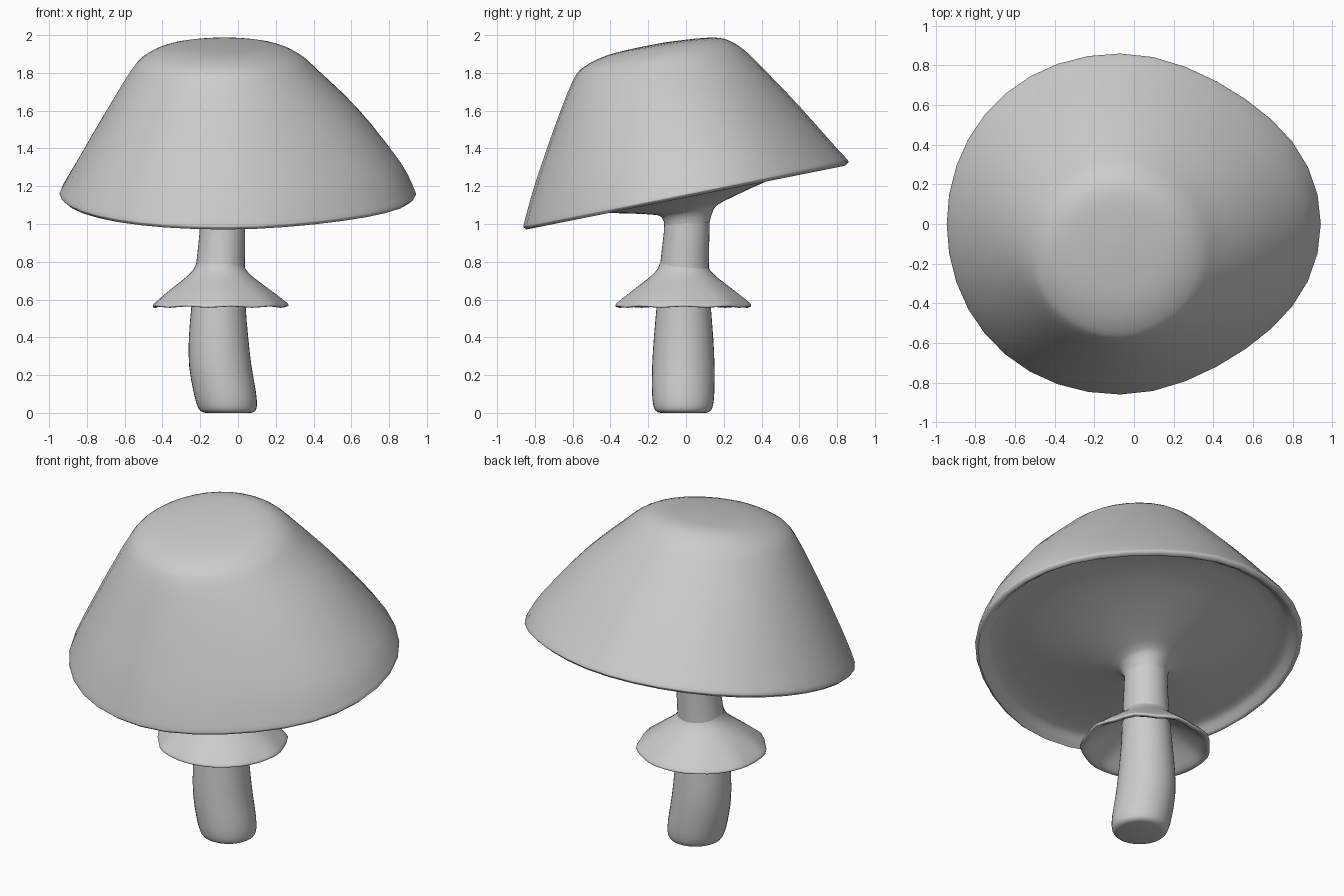
import bpy, bmesh, math

if "Cube" in bpy.data.objects:
    bpy.data.objects.remove(bpy.data.objects["Cube"])

SEG = 36


def catmull(rows, steps):
    """Smoothly interpolate between rows of numbers."""
    out = []
    for i in range(len(rows) - 1):
        a, b, c, d = (rows[max(0, min(len(rows) - 1, i + k))] for k in (-1, 0, 1, 2))
        for s in range(steps):
            t = s / steps
            out.append([0.5 * (2 * q + (r - p) * t + (2 * p - 5 * q + 4 * r - u) * t * t
                               + (3 * q - p - 3 * r + u) * t ** 3)
                        for p, q, r, u in zip(a, b, c, d)])
    return out + [list(rows[-1])]


def loft(name, rings, ring_points, cap_start=False, cap_end=False, angle=80):
    """Skin a stack of closed rings into a smooth object."""
    bm = bmesh.new()
    loops = [[bm.verts.new(p) for p in ring_points(r)] for r in rings]
    for a, b in zip(loops, loops[1:]):
        n = len(a)
        for j in range(n):
            bm.faces.new((a[j], a[(j + 1) % n], b[(j + 1) % n], b[j]))
    if cap_start:
        bm.faces.new(loops[0])
    if cap_end:
        bm.faces.new(loops[-1])
    bmesh.ops.recalc_face_normals(bm, faces=bm.faces[:])
    me = bpy.data.meshes.new(name)
    bm.to_mesh(me)
    bm.free()
    ob = bpy.data.objects.new(name, me)
    bpy.context.collection.objects.link(ob)
    bpy.ops.object.select_all(action='DESELECT')
    bpy.context.view_layer.objects.active = ob
    ob.select_set(True)
    bpy.ops.object.shade_smooth_by_angle(angle=math.radians(angle))
    return ob


def cap_ring(r):
    """Tilted egg-shaped ring: left, right, front, back, height at y=0, slope."""
    xl, xr, yf, yb, z0, slope = r
    mid, half = (xl + xr) / 2, (xr - xl) / 2
    pts = []
    for k in range(SEG):
        t = 2 * math.pi * k / SEG
        c, s = math.cos(t), math.sin(t)
        f = 1 - 0.05 * half * math.sin(2 * t) ** 2 if c > 0 else 1
        y = (yf + yb) / 2 + (yb - yf) / 2 * s * f
        x = mid + half * c - (mid + 0.07) * s * s
        pts.append((x, y, z0 + slope * y))
    return pts


# Cap: dome from the crown down to the rim
dome = [
    (-0.09, -0.07, -0.11, -0.09, 1.978, 0.15),
    (-0.23, 0.08, -0.26, 0.06, 1.973, 0.155),
    (-0.38, 0.22, -0.42, 0.18, 1.957, 0.155),
    (-0.49, 0.33, -0.54, 0.27, 1.910, 0.145),
    (-0.565, 0.42, -0.60, 0.36, 1.829, 0.12),
    (-0.695, 0.64, -0.70, 0.53, 1.614, 0.16),
    (-0.855, 0.86, -0.80, 0.76, 1.330, 0.15),
    (-0.938, 0.935, -0.855, 0.85, 1.18, 0.195),
    (-0.942, 0.942, -0.86, 0.86, 1.155, 0.2),
]
# Cap underside: rolled lip, shallow hollow, then a flare into the stem
under = [
    (-0.925, 0.925, -0.845, 0.84, 1.14, 0.2),
    (-0.89, 0.89, -0.81, 0.805, 1.165, 0.2),
    (-0.85, 0.85, -0.77, 0.77, 1.188, 0.2),
    (-0.71, 0.66, -0.63, 0.63, 1.182, 0.2),
    (-0.51, 0.37, -0.42, 0.43, 1.142, 0.2),
    (-0.29, 0.12, -0.19, 0.20, 1.085, 0.18),
    (-0.225, 0.055, -0.13, 0.145, 1.055, 0.14),
    (-0.204, 0.036, -0.113, 0.125, 1.00, 0.05),
]
loft("cap", catmull(dome, 3) + catmull(under, 2), cap_ring, cap_start=True)


def round_ring(r):
    """Circle: centre x, centre y, radius, height."""
    cx, cy, rad, z = r
    return [(cx + rad * math.cos(2 * math.pi * k / SEG),
             cy + rad * math.sin(2 * math.pi * k / SEG), z) for k in range(SEG)]


# Stem: bent foot with a rounded bottom edge, tapering upward
stem = [
    (-0.052, -0.015, 0.12, 0.0),
    (-0.054, -0.015, 0.145, 0.01),
    (-0.058, -0.015, 0.158, 0.04),
    (-0.070, -0.015, 0.165, 0.11),
    (-0.094, -0.014, 0.165, 0.25),
    (-0.103, -0.013, 0.157, 0.40),
    (-0.103, -0.012, 0.143, 0.57),
    (-0.095, -0.010, 0.131, 0.75),
    (-0.083, 0.003, 0.121, 0.95),
    (-0.083, 0.006, 0.118, 1.08),
]
loft("stem", catmull(stem, 2), round_ring, cap_start=True, cap_end=True)


def skirt_ring(r):
    """Ring with a gentle wave: radius, height, wave amount."""
    rad, z, wave = r
    pts = []
    for k in range(SEG):
        t = 2 * math.pi * k / SEG
        w = math.cos(9 * t) * wave
        pts.append((-0.097 + (rad + w) * math.cos(t),
                    -0.014 + (rad + w) * math.sin(t), z + w * 0.6))
    return pts


# Skirt: flared, hollow collar around the stem
skirt = [
    (0.125, 0.79, 0), (0.137, 0.762, 0), (0.165, 0.73, 0), (0.205, 0.697, 0),
    (0.29, 0.632, 0.002), (0.345, 0.585, 0.005), (0.359, 0.568, 0.006),
    (0.352, 0.56, 0.006), (0.325, 0.567, 0.005), (0.27, 0.615, 0.002),
    (0.19, 0.675, 0), (0.125, 0.71, 0),
]
loft("stem_skirt", catmull(skirt, 2), skirt_ring)
